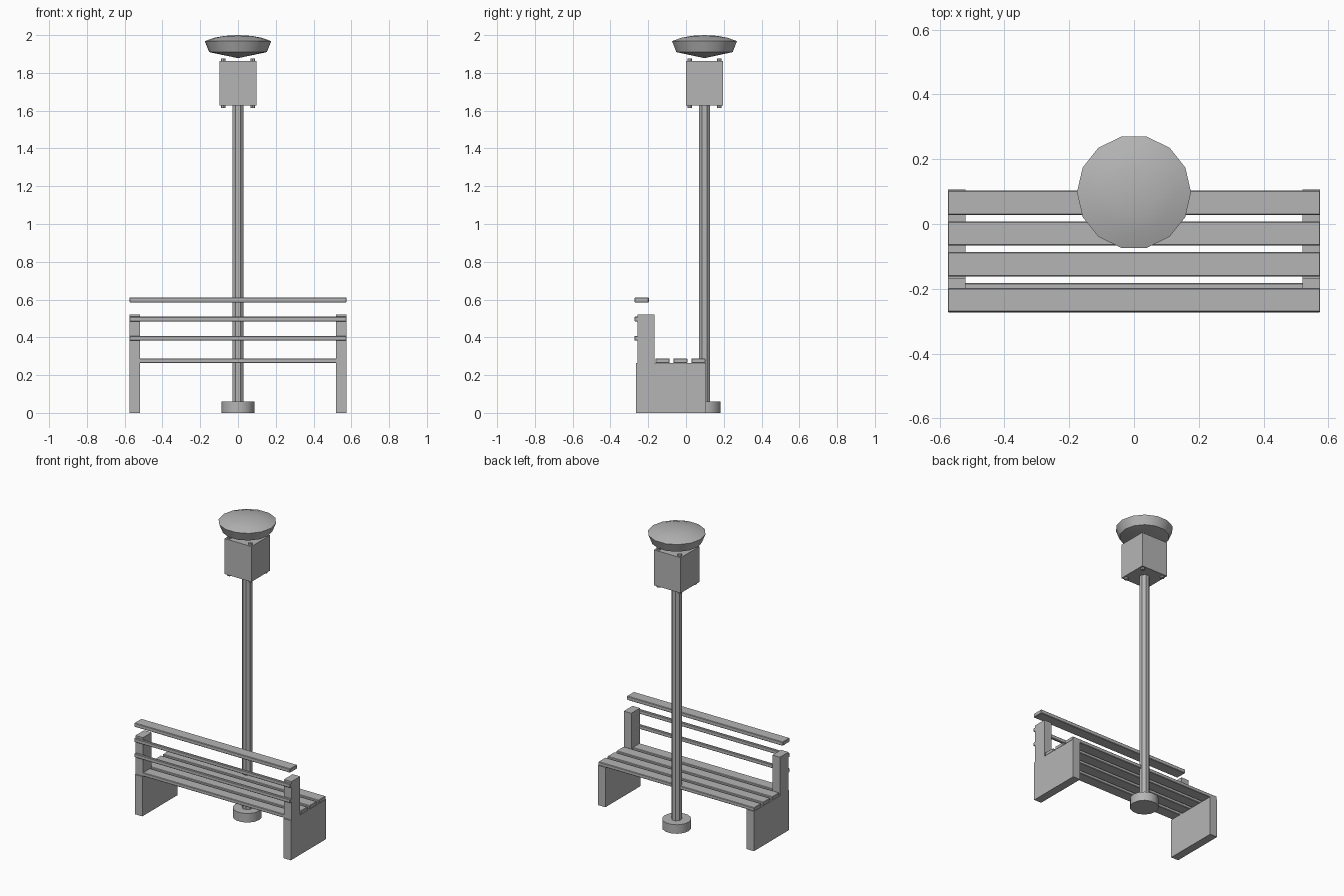
import bpy, bmesh, math

cube = bpy.data.objects.get("Cube")
if cube:
    bpy.data.objects.remove(cube, do_unlink=True)

grey = bpy.data.materials.new("plain grey")
grey.use_nodes = True
grey.diffuse_color = (0.46, 0.46, 0.46, 1)
grey.node_tree.nodes["Principled BSDF"].inputs["Base Color"].default_value = (0.46, 0.46, 0.46, 1)

LAMP_Y = 0.098
HALF = 0.575


def finish(name, bm):
    bmesh.ops.recalc_face_normals(bm, faces=bm.faces)
    mesh = bpy.data.meshes.new(name)
    bm.to_mesh(mesh)
    bm.free()
    mesh.materials.append(grey)
    obj = bpy.data.objects.new(name, mesh)
    bpy.context.collection.objects.link(obj)
    return obj


def box(name, x, y, z, bevel=0):
    """Box from (low, high) ranges on each axis."""
    bm = bmesh.new()
    bmesh.ops.create_cube(bm, size=1)
    for v in bm.verts:
        v.co = [r[0] + (c + 0.5) * (r[1] - r[0]) for c, r in zip(v.co, (x, y, z))]
    obj = finish(name, bm)
    if bevel:
        mod = obj.modifiers.new("Bevel", "BEVEL")
        mod.width = bevel
        mod.segments = 1
    return obj


def lathe(name, profile, sides, x=0, y=LAMP_Y, turn=0, smooth=True):
    """Turn (radius, z) points about a vertical axis; end points on the axis are closed."""
    bm = bmesh.new()
    rings = []
    for r, z in profile:
        if r == 0:
            rings.append([bm.verts.new((x, y, z))] * sides)
        else:
            rings.append([bm.verts.new((x + r * math.cos(turn + math.tau * i / sides),
                                        y + r * math.sin(turn + math.tau * i / sides), z))
                          for i in range(sides)])
    for a, b in zip(rings, rings[1:]):
        for i in range(sides):
            j = (i + 1) % sides
            corners = dict.fromkeys((a[i], a[j], b[j], b[i]))
            bm.faces.new(list(corners))
    obj = finish(name, bm)
    if smooth:
        bpy.ops.object.select_all(action="DESELECT")
        obj.select_set(True)
        bpy.context.view_layer.objects.active = obj
        bpy.ops.object.shade_smooth_by_angle(angle=math.radians(30))
    return obj


def cylinder(name, r, low, high, sides, **options):
    return lathe(name, [(0, low), (r, low), (r, high), (0, high)], sides, **options)


# Bench ends: a solid panel with a back post rising from it
for side, s in (("left", 1), ("right", -1)):
    span = sorted((s * 0.52, s * HALF))
    box(side + "_end_panel", span, (-0.265, 0.106), (0, 0.265))
    box(side + "_back_post", span, (-0.258, -0.167), (0.265, 0.522))

# Seat slats
for i in range(4):
    back = 0.103 - i * 0.095
    box(f"seat_slat_{i + 1}", (-HALF, HALF), (back - 0.075, back), (0.264, 0.288), 0.003)

# Back rails and the flat top rail
for i, z in enumerate((0.383, 0.484)):
    box(f"back_rail_{i + 1}", (-HALF, HALF), (-0.273, -0.255), (z, z + 0.025), 0.003)
box("top_rail", (-HALF, HALF), (-0.272, -0.197), (0.585, 0.611), 0.003)

# Lamp post
cylinder("lamp_base", 0.088, 0, 0.06, 14)
cylinder("lamp_pole", 0.032, 0.06, 1.63, 8, turn=math.pi / 8, smooth=False)
box("lamp_housing", (-0.099, 0.099), (LAMP_Y - 0.099, LAMP_Y + 0.099), (1.627, 1.863))

# Corner bolts run through the housing
for x in (-0.078, 0.078):
    for y in (-0.078, 0.078):
        side = "left" if x > 0 else "right"
        end = "back" if y > 0 else "front"
        cylinder(f"{end}_{side}_bolt", 0.013, 1.615, 1.875, 8, x=x, y=LAMP_Y + y)

# Lamp cap: shallow dome, sloping rim, and a pointed underside
lathe("lamp_cap", [(0, 1.878), (0.153, 1.91), (0.176, 1.968),
                   (0.125, 1.986), (0.07, 1.996), (0, 2.0)], 14)
